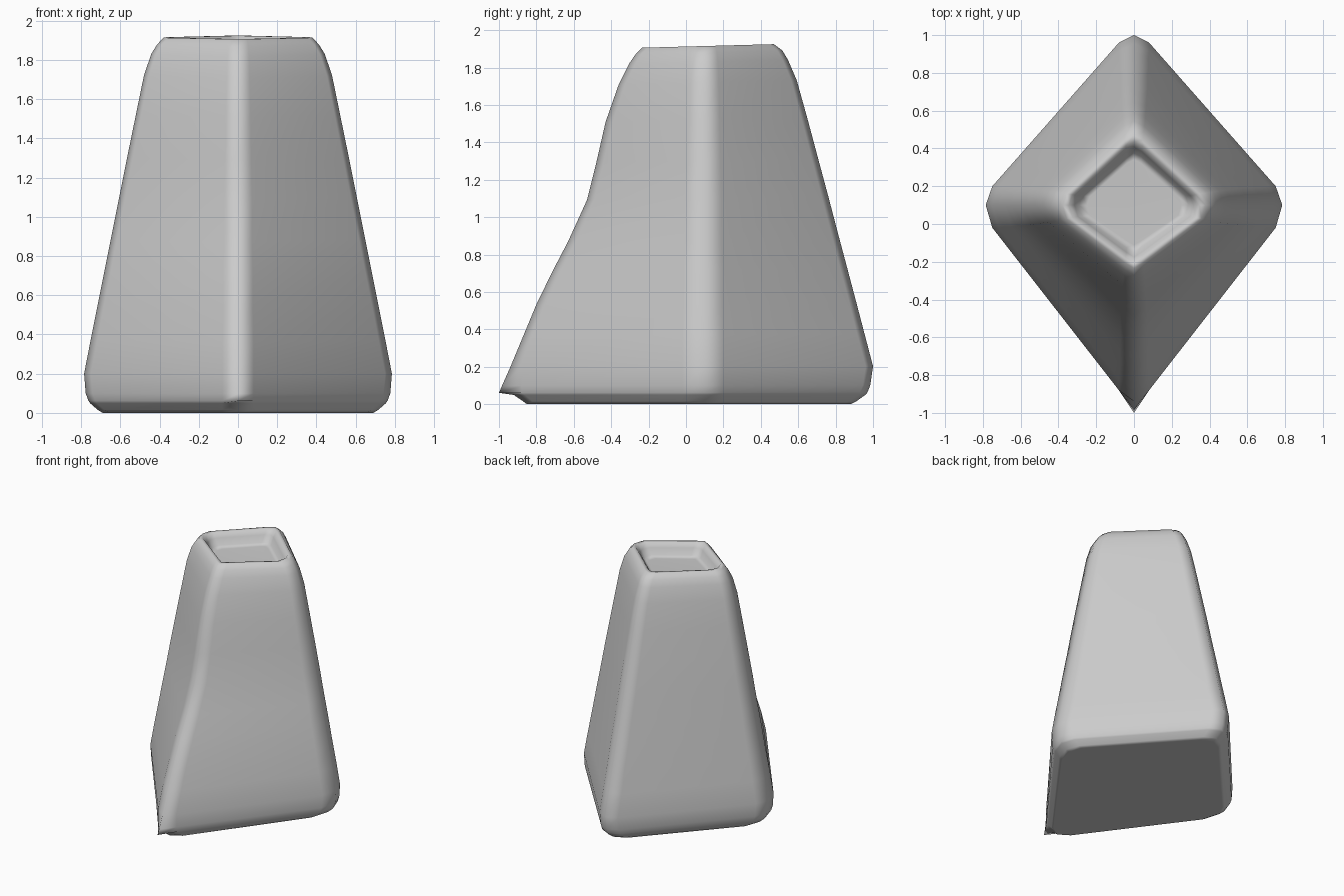
import bpy, bmesh

MID_Y = 0.10  # left and right corners sit at this depth


def ring_points(z, front, back, half, c, nose):
    """Diamond section with three-point rounded corners."""
    right = [
        (0.08 * c, front + nose),
        (half - 0.035 * c, MID_Y - 0.12 * c),
        (half, MID_Y),
        (half - 0.035 * c, MID_Y + 0.10 * c),
        (0.08 * c, back - 0.04 * c),
    ]
    left = [(-x, y) for x, y in reversed(right)]
    pts = [(0, front)] + right + [(0, back)] + left
    # the top leans up slightly toward the back
    return [(x, y, z + 0.014 * z * (y - MID_Y)) for x, y in pts]


# z, front y, back y, half width, corner size, front corner inset
sections = [
    (0.00, -0.85, 0.88, 0.69, 1.0, 0.05),
    (0.015, -0.87, 0.91, 0.715, 1.0, 0.05),
    (0.05, -0.92, 0.96, 0.755, 1.0, 0.06),
    (0.062, -1.00, 0.97, 0.763, 1.0, 0.12),   # pointed front toe
    (0.10, -0.984, 0.985, 0.777, 1.0, 0.105),
    (0.20, -0.94, 1.00, 0.785, 1.0, 0.06),
    (0.37, -0.87, 0.955, 0.752, 1.0, 0.05),
    (0.54, -0.80, 0.91, 0.718, 0.95, 0.05),
    (0.72, -0.713, 0.862, 0.682, 0.95, 0.045),
    (0.88, -0.63, 0.819, 0.650, 0.9, 0.045),
    (1.10, -0.53, 0.761, 0.606, 0.9, 0.04),
    (1.30, -0.48, 0.707, 0.566, 0.85, 0.04),
    (1.52, -0.43, 0.648, 0.521, 0.8, 0.04),
    (1.72, -0.36, 0.592, 0.480, 0.75, 0.035),
    (1.83, -0.305, 0.545, 0.443, 0.7, 0.035),
    (1.88, -0.27, 0.515, 0.412, 0.65, 0.03),
    (1.915, -0.235, 0.47, 0.378, 0.6, 0.03),
    (1.915, -0.205, 0.435, 0.345, 0.55, 0.03),
    # inside of the recess
    (1.88, -0.175, 0.405, 0.315, 0.5, 0.025),
    (1.83, -0.15, 0.375, 0.29, 0.5, 0.025),
    (1.815, -0.11, 0.34, 0.25, 0.45, 0.02),
]

# Body: loft the sections, cap the base and the recess floor
bm = bmesh.new()
rings = [[bm.verts.new(p) for p in ring_points(*s)] for s in sections]
for lower, upper in zip(rings, rings[1:]):
    n = len(lower)
    for i in range(n):
        j = (i + 1) % n
        bm.faces.new((lower[i], lower[j], upper[j], upper[i]))
bm.faces.new(list(reversed(rings[0])))
bm.faces.new(rings[-1])
bmesh.ops.recalc_face_normals(bm, faces=bm.faces[:])
for f in bm.faces:
    f.smooth = True

mesh = bpy.data.meshes.new("tapered_block")
bm.to_mesh(mesh)
bm.free()
body = bpy.data.objects.new("tapered_block", mesh)
bpy.context.collection.objects.link(body)

# Keep the broad sides flat-looking while the corners stay soft
weighted = body.modifiers.new("weighted_normals", 'WEIGHTED_NORMAL')
weighted.weight = 50
